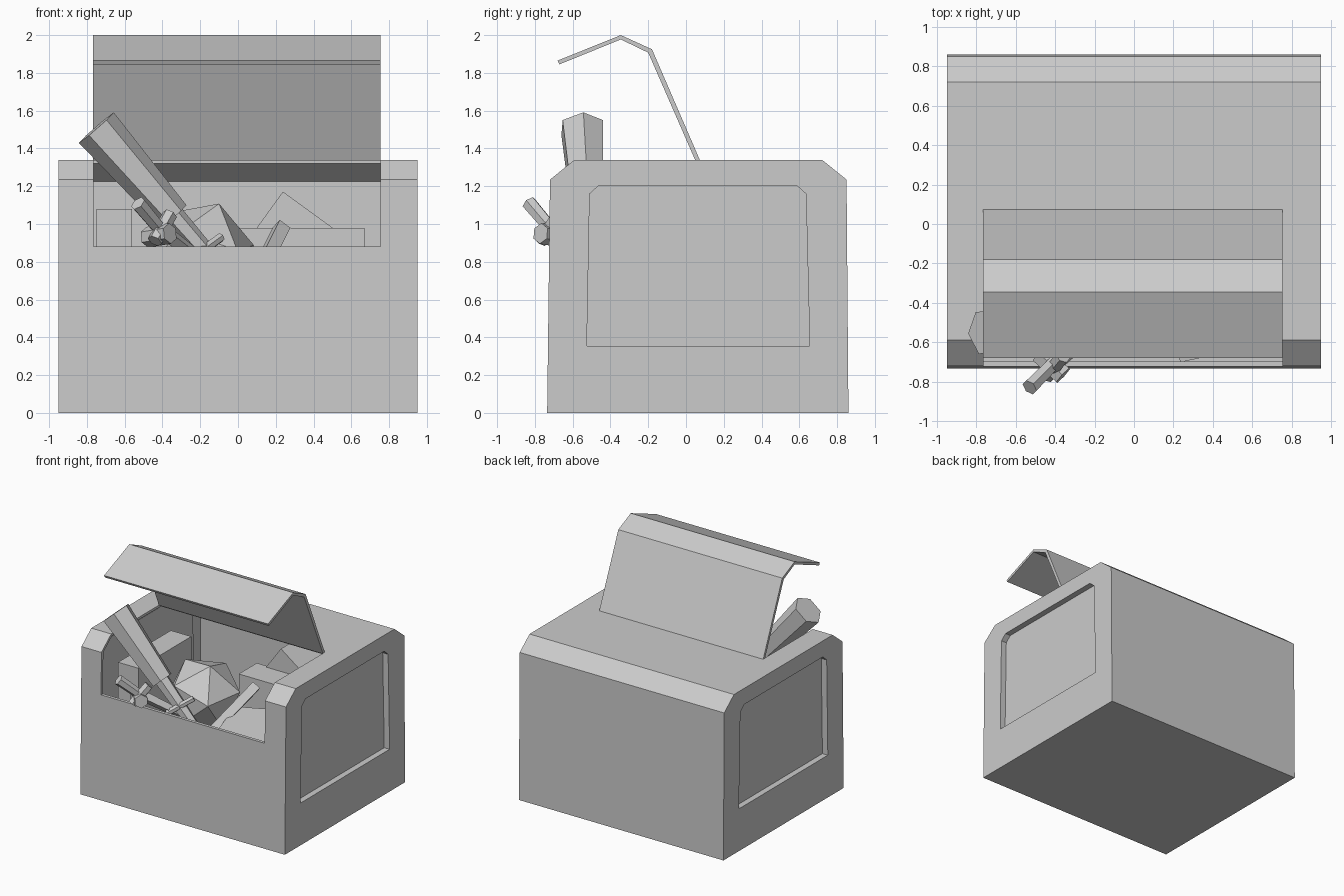
import bpy, bmesh, math
from mathutils import Vector, Matrix

cube = bpy.data.objects.get("Cube")
if cube:
    bpy.data.objects.remove(cube, do_unlink=True)

grey = bpy.data.materials.new("plain grey")
grey.use_nodes = True
GREY = (0.6, 0.6, 0.6, 1)
grey.diffuse_color = GREY
grey.node_tree.nodes["Principled BSDF"].inputs["Base Color"].default_value = GREY


def finish(name, bm):
    bmesh.ops.recalc_face_normals(bm, faces=bm.faces)
    mesh = bpy.data.meshes.new(name)
    bm.to_mesh(mesh)
    bm.free()
    mesh.materials.append(grey)
    obj = bpy.data.objects.new(name, mesh)
    bpy.context.scene.collection.objects.link(obj)
    return obj


def prism(name, outline, x0, x1):
    """Side outline in (y, z), extruded along x."""
    bm = bmesh.new()
    face = bm.faces.new([bm.verts.new((x0, y, z)) for y, z in outline])
    out = bmesh.ops.extrude_face_region(bm, geom=[face])
    verts = [v for v in out["geom"] if isinstance(v, bmesh.types.BMVert)]
    bmesh.ops.translate(bm, verts=verts, vec=(x1 - x0, 0, 0))
    return finish(name, bm)


def box(name, centre, size, rot=(0, 0, 0)):
    bm = bmesh.new()
    bmesh.ops.create_cube(bm, size=1)
    bmesh.ops.scale(bm, vec=size, verts=bm.verts)
    obj = finish(name, bm)
    obj.location = centre
    obj.rotation_euler = [math.radians(a) for a in rot]
    return obj


def rod(name, a, b, r1, r2, sides=6):
    a, b = Vector(a), Vector(b)
    bm = bmesh.new()
    bmesh.ops.create_cone(bm, cap_ends=True, segments=sides, radius1=r1,
                          radius2=r2, depth=(b - a).length)
    turn = (b - a).to_track_quat("Z", "Y").to_matrix().to_4x4()
    bm.transform(Matrix.Translation((a + b) / 2) @ turn)
    return finish(name, bm)


def cut(obj, cutter):
    mod = obj.modifiers.new("cut", "BOOLEAN")
    mod.operation = "DIFFERENCE"
    mod.solver = "EXACT"
    mod.object = cutter
    cutter.hide_render = True
    cutter.hide_viewport = True
    cutter.display_type = "WIRE"


def panel(grow):
    g = grow
    return [(-0.525 - g, 0.355 - g), (0.655 + g, 0.355 - g), (0.635 + g, 1.16),
            (0.585, 1.205 + g), (-0.46, 1.205 + g), (-0.51 - g, 1.16)]


def apply(obj):
    """Bake the boolean cuts and drop the cutters."""
    deps = bpy.context.evaluated_depsgraph_get()
    deps.update()
    baked = bpy.data.meshes.new_from_object(obj.evaluated_get(deps))
    cutters = [m.object for m in obj.modifiers]
    obj.modifiers.clear()
    obj.data = baked
    for c in cutters:
        bpy.data.objects.remove(c, do_unlink=True)


# Hollow chest with a bevelled top and recessed side panels
chest = prism("chest_body", [(-0.735, 0), (0.86, 0), (0.85, 1.235), (0.72, 1.34),
                             (-0.59, 1.34), (-0.72, 1.235)], -0.95, 0.95)
cavity = prism("cavity", [(-0.705, 0.025), (0.835, 0.025), (0.825, 1.225), (0.71, 1.32),
                          (-0.58, 1.32), (-0.695, 1.225)], -0.93, 0.93)
for side in (-1, 1):
    cut(cavity, prism("panel_backing", panel(0.02), side * 0.88, side * 1.0))
apply(cavity)
cut(chest, cavity)
for side in (-1, 1):
    cut(chest, prism("panel_recess", panel(0), side * 0.9, side * 1.05))
cut(chest, prism("opening", [(-0.9, 0.88), (0.07, 0.88), (0.07, 1.5), (-0.9, 1.5)],
                 -0.765, 0.755))
apply(chest)

# Folded lid propped open
prism("lid", [(0.075, 1.335), (-0.18, 1.925), (-0.345, 2.0), (-0.68, 1.865),
              (-0.67, 1.845), (-0.345, 1.977), (-0.2, 1.907), (0.05, 1.335)], -0.768, 0.755)

# Blocks in the chest
box("toy_box", (-0.655, -0.17, 0.65), (0.19, 0.7, 0.86))
box("flat_box", (0.335, 0.13, 0.6), (0.67, 0.24, 0.76))
box("tilted_block", (0.30, 0.43, 0.78), (0.56, 0.4, 0.56), (0, 36, 0))
box("low_block", (0.45, -0.35, 0.45), (0.5, 0.5, 0.75), (8, -6, 12))
rod("plank", (0.06, -0.58, 0.64), (0.23, -0.09, 0.98), 0.05, 0.05, 4)

# Faceted ball
bm = bmesh.new()
bmesh.ops.create_icosphere(bm, subdivisions=1, radius=0.3)
ball = finish("ball", bm)
ball.location = (-0.2, -0.17, 0.83)
ball.rotation_euler = (0.3, 0.25, 0.4)

# Bat leaning out of the chest
rod("bat_barrel", (-0.34, -0.52, 1.04), (-0.75, -0.55, 1.51), 0.09, 0.123)
rod("bat_handle", (-0.05, -0.5, 0.71), (-0.34, -0.52, 1.04), 0.045, 0.06)
rod("bat_crossbar", (-0.24, -0.6, 0.82), (-0.09, -0.46, 0.93), 0.025, 0.025)

# Toy sword resting over the front edge
rod("sword_grip", (-0.42, -0.72, 0.98), (-0.53, -0.83, 1.11), 0.038, 0.042)
rod("sword_guard", (-0.48, -0.66, 0.93), (-0.36, -0.77, 0.95), 0.055, 0.055)
rod("sword_guard_bar", (-0.44, -0.77, 0.91), (-0.36, -0.67, 1.05), 0.04, 0.04)
rod("sword_blade", (-0.1, -0.45, 0.74), (-0.42, -0.72, 0.98), 0.03, 0.045, 4)
